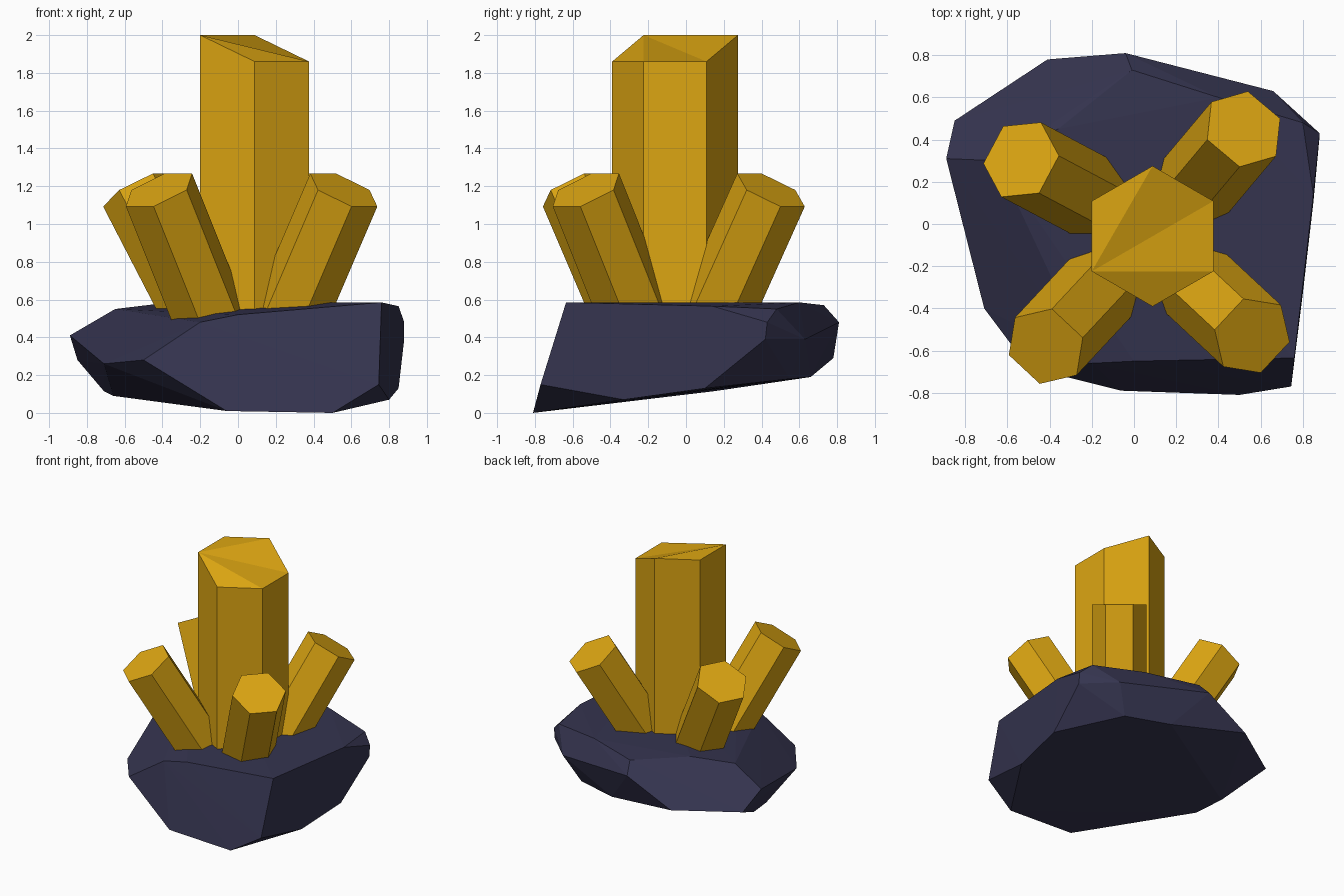
import bpy, bmesh, math
from mathutils import Vector, Matrix

if "Cube" in bpy.data.objects:
    bpy.data.objects.remove(bpy.data.objects["Cube"])


def material(name, rgb):
    m = bpy.data.materials.new(name)
    m.diffuse_color = (*rgb, 1)
    m.use_nodes = True
    m.node_tree.nodes["Principled BSDF"].inputs["Base Color"].default_value = m.diffuse_color
    return m


gold = material("amber crystal", (0.72, 0.38, 0.006))
slate = material("dark slate", (0.035, 0.034, 0.078))


def finish(bm, name, mat):
    bmesh.ops.recalc_face_normals(bm, faces=bm.faces)
    me = bpy.data.meshes.new(name)
    bm.to_mesh(me)
    bm.free()
    me.materials.append(mat)
    ob = bpy.data.objects.new(name, me)
    bpy.context.collection.objects.link(ob)
    return ob


# rock base: convex boulder from its corner points
corners = [
    # underside
    (-.06, -.79, .01), (.5, -.81, 0), (.8, -.33, .07), (.85, .1, .13),
    (.55, .55, .18), (.2, .66, .19), (-.66, -.08, .09), (-.71, .15, .115),
    # waist
    (.745, -.77, .15), (.88, .42, .39), (.88, .43, .48), (.66, .63, .39),
    (-.04, .81, .48), (-.41, .78, .29), (-.85, .49, .28), (-.89, .31, .41),
    (-.71, -.4, .26), (-.5, -.68, .28),
    # top
    (-.2, -.66, .48), (0, -.65, .52), (.76, -.635, .585), (.85, .14, .565),
    (.8, .48, .55), (.4, .6, .585), (-.01, .73, .57), (-.36, .45, .585),
    (-.65, .3, .55),
]
bm = bmesh.new()
for c in corners:
    bm.verts.new(c)
hull = bmesh.ops.convex_hull(bm, input=bm.verts)
loose = [v for v in bm.verts if not v.link_faces]
bmesh.ops.delete(bm, geom=loose, context='VERTS')
finish(bm, "rock_base", slate)


def hexagonal_prism(name, radius, length, matrix, step=0.0):
    """Six-sided crystal hanging down from its tip; step splits the tip height."""
    bm = bmesh.new()
    bottom, top = [], []
    for k in range(6):
        # starts at the front-left corner, corners point along local y
        a = math.radians(210 + 60 * k)
        x, y = radius * math.cos(a), radius * math.sin(a)
        drop = step if k in (1, 2, 3) else 0
        bottom.append(bm.verts.new(matrix @ Vector((x, y, -length))))
        top.append(bm.verts.new(matrix @ Vector((x, y, -drop))))
    for k in range(6):
        n = (k + 1) % 6
        bm.faces.new((bottom[k], bottom[n], top[n], top[k]))
    bm.faces.new(bottom[::-1])
    if step:
        for k in range(1, 5):
            bm.faces.new((top[0], top[k], top[k + 1]))
    else:
        bm.faces.new(top)
    return finish(bm, name, gold)


# tall central crystal with a slanted tip
hexagonal_prism("tall_crystal", .333, 1.7, Matrix.Translation((.088, -.058, 2)), .14)

# four leaning crystals: tip centre and heading
small = [
    ("back_left_crystal", (-.535, .305, 1.18), 152),
    ("back_right_crystal", (.52, .45, 1.18), 50),
    ("front_left_crystal", (-.418, -.58, 1.18), 227),
    ("front_right_crystal", (.56, -.53, 1.18), 317),
]
for name, tip, heading in small:
    m = (Matrix.Translation(tip) @ Matrix.Rotation(math.radians(heading), 4, 'Z')
         @ Matrix.Rotation(.53, 4, 'Y'))
    hexagonal_prism(name, .2, .86, m)
